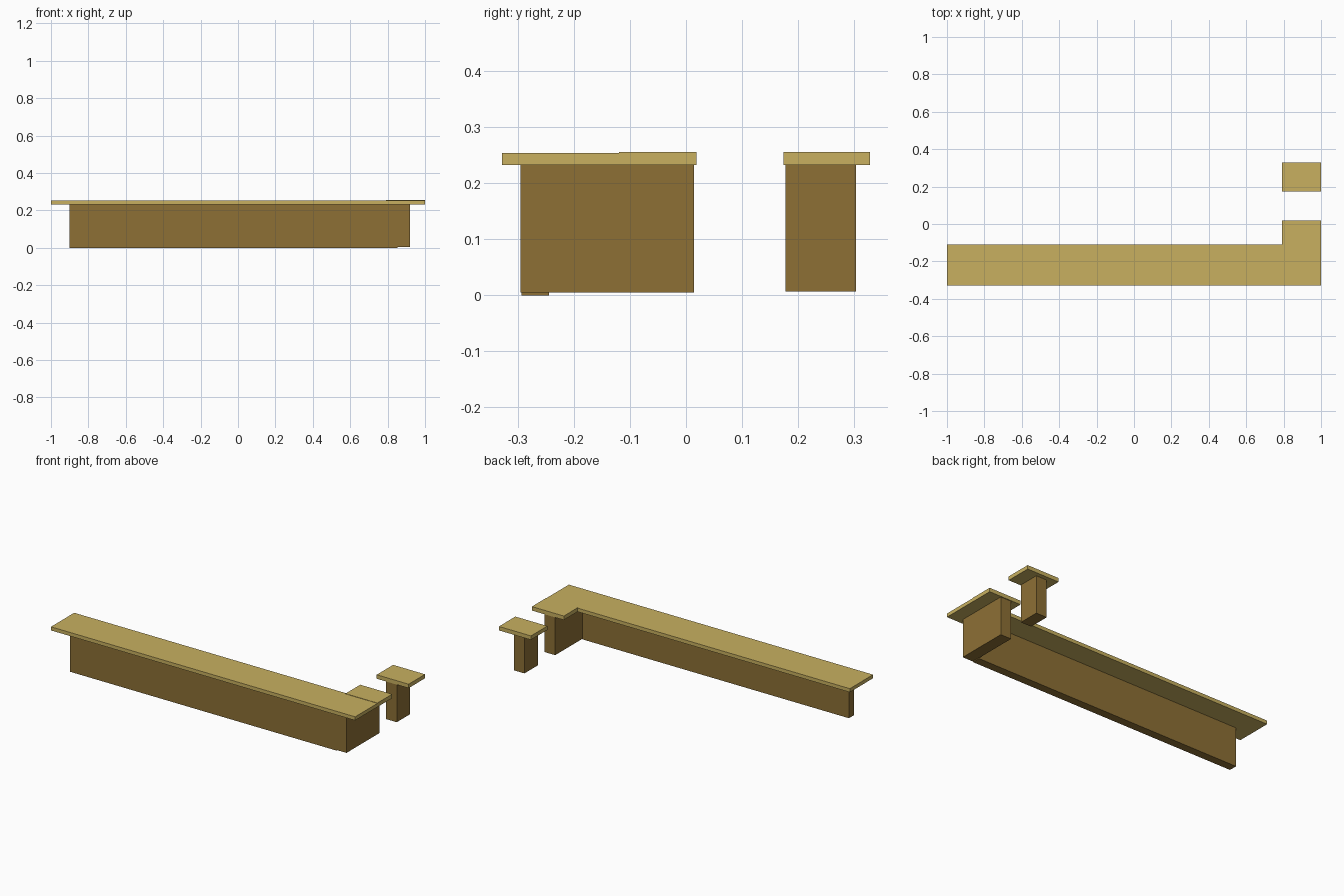
import bpy
import bmesh

if "Cube" in bpy.data.objects:
    bpy.data.objects.remove(bpy.data.objects["Cube"])


def material(name, rgb):
    m = bpy.data.materials.new(name)
    m.diffuse_color = (*rgb, 1)
    m.use_nodes = True
    m.node_tree.nodes["Principled BSDF"].inputs["Base Color"].default_value = m.diffuse_color
    return m


light_wood = material("light_wood", (0.578, 0.434, 0.117))
dark_wood = material("dark_wood", (0.266, 0.162, 0.036))


def box(name, xs, ys, zs, mat):
    """Box spanning the given ranges."""
    bm = bmesh.new()
    bmesh.ops.create_cube(bm, size=1)
    for v in bm.verts:
        v.co = [r[0] if c < 0 else r[1] for c, r in zip(v.co, (xs, ys, zs))]
    mesh = bpy.data.meshes.new(name)
    bm.to_mesh(mesh)
    bm.free()
    mesh.materials.append(mat)
    obj = bpy.data.objects.new(name, mesh)
    bpy.context.collection.objects.link(obj)
    return obj


UNDER = 0.232            # underside of every counter top
TOP_X = (0.79, 1.0)      # short tops
WALL_X = (0.85, 0.92)    # short walls

# Long counter
box("long_wall", (-0.9, 0.852), (-0.293, -0.244), (0, UNDER), dark_wood)
box("long_top", (-1, 1), (-0.328, -0.11), (UNDER, 0.2535), light_wood)

# Return leg of the counter
box("return_wall", WALL_X, (-0.295, 0.014), (0.005, UNDER), dark_wood)
box("return_top", TOP_X, (-0.119, 0.019), (UNDER, 0.2555), light_wood)

# Separate end counter beyond the gap
box("end_wall", WALL_X, (0.177, 0.303), (0.007, UNDER), dark_wood)
box("end_top", TOP_X, (0.174, 0.328), (UNDER, 0.2555), light_wood)
